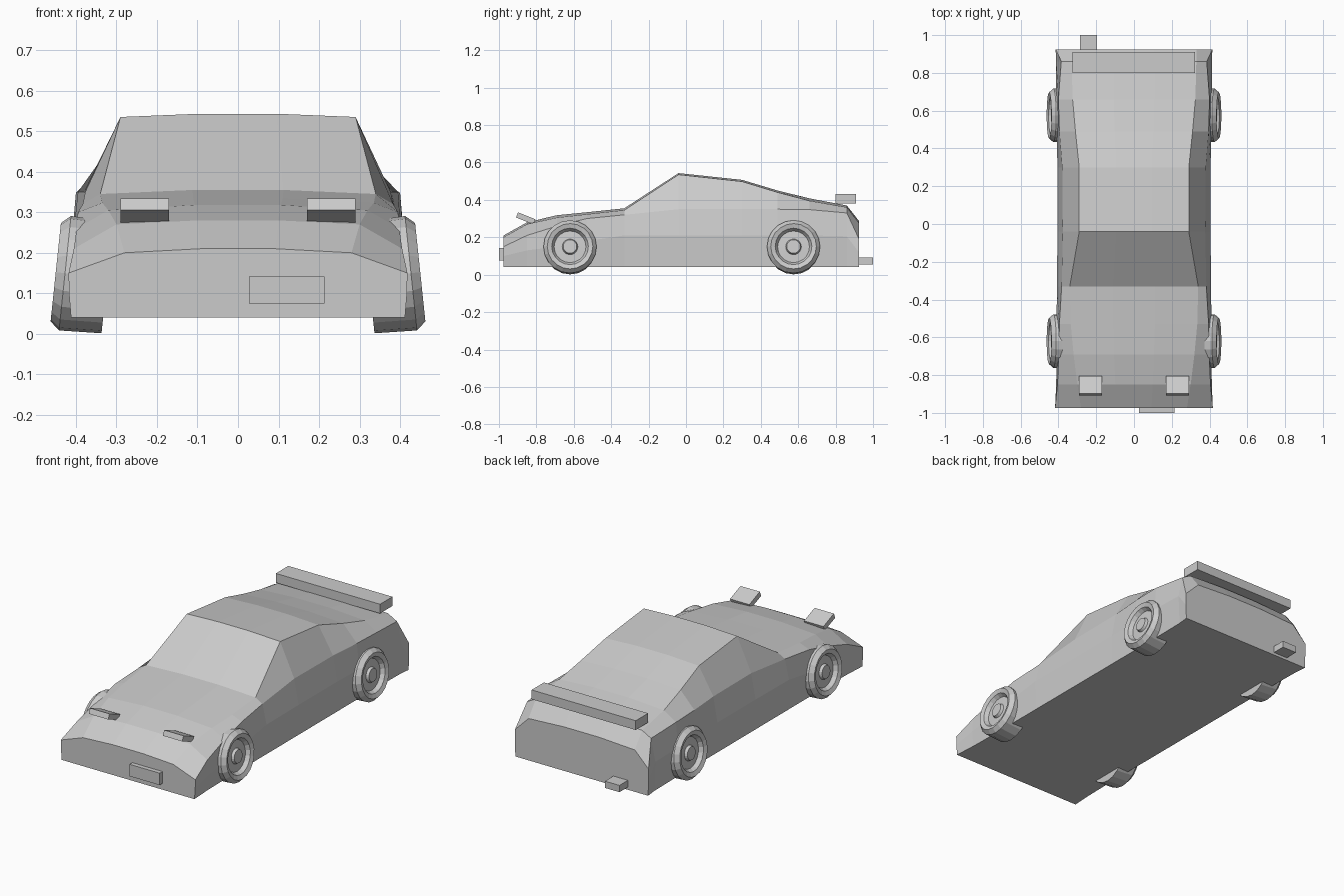
import bpy, bmesh, math
from mathutils import Matrix, Vector

if "Cube" in bpy.data.objects:
    bpy.data.objects.remove(bpy.data.objects["Cube"])

grey = bpy.data.materials.new("light grey")
grey.diffuse_color = (0.6, 0.6, 0.6, 1)
grey.use_nodes = True
grey.node_tree.nodes["Principled BSDF"].inputs["Base Color"].default_value = grey.diffuse_color


def finish(name, bm):
    bmesh.ops.recalc_face_normals(bm, faces=bm.faces)
    me = bpy.data.meshes.new(name)
    bm.to_mesh(me)
    bm.free()
    me.materials.append(grey)
    ob = bpy.data.objects.new(name, me)
    bpy.context.collection.objects.link(ob)
    return ob


def box(name, lo, hi, tilt=0):
    lo, hi = Vector(lo), Vector(hi)
    bm = bmesh.new()
    m = (Matrix.Translation((lo + hi) / 2) @ Matrix.Rotation(tilt, 4, 'X')
         @ Matrix.Diagonal((*(hi - lo), 1)))
    bmesh.ops.create_cube(bm, size=1, matrix=m)
    return finish(name, bm)


# Body: sections lofted from nose to tail
# y, sill x, (mid x, z), (shoulder x, z), (edge x, z), top z
stations = [
    (-0.975, .412, (.417, .10), (.418, .15), (.28, .20), .21),
    (-0.85, .405, (.412, .13), (.405, .21), (.30, .27), .28),
    (-0.69, .402, (.410, .15), (.398, .26), (.32, .305), .318),
    (-0.53, .402, (.410, .18), (.395, .30), (.335, .323), .334),
    (-0.33, .402, (.408, .21), (.383, .32), (.34, .345), .355),
    (-0.04, .402, (.405, .21), (.377, .35), (.29, .535), .543),
    (0.30, .402, (.405, .21), (.380, .35), (.29, .498), .507),
    (0.49, .402, (.410, .21), (.395, .35), (.31, .44), .45),
    (0.66, .402, (.412, .21), (.400, .348), (.325, .395), .408),
    (0.86, .405, (.412, .205), (.385, .33), (.33, .36), .37),
    (0.925, .412, (.415, .12), (.415, .19), (.33, .275), .287),
]
bm = bmesh.new()
rings = []
for y, xs, mid, sh, edge, top in stations:
    half = [(xs, .04), mid, sh, edge, (edge[0] * .33, top)]
    pts = half + [(-x, z) for x, z in reversed(half)]
    rings.append([bm.verts.new((x, y, z)) for x, z in pts])
n = len(rings[0])
for a, b in zip(rings, rings[1:]):
    for i in range(n):
        j = (i + 1) % n
        bm.faces.new((a[i], a[j], b[j], b[i]))
bm.faces.new(rings[0])
bm.faces.new(rings[-1])
finish("body", bm)

# Wheels: turned profile (axial offset, radius) with a dished face and hub
profile = [(-.07, .0), (-.07, .138), (.035, .142), (.058, .122),
           (.05, .098), (.028, .085), (.03, .042), (.045, .036), (.045, .0)]
SEG = 20


def wheel(name, side, y):
    bm = bmesh.new()
    rows = []
    for x, r in profile:
        if r == 0:
            rows.append([bm.verts.new((x, 0, 0))] * SEG)
        else:
            rows.append([bm.verts.new((x, r * math.cos(t), r * math.sin(t)))
                         for t in (2 * math.pi * k / SEG for k in range(SEG))])
    for a, b in zip(rows, rows[1:]):
        for i in range(SEG):
            j = (i + 1) % SEG
            bm.faces.new(list(dict.fromkeys((a[i], a[j], b[j], b[i]))))
    # Lean the top inward, then place and mirror
    m = (Matrix.Diagonal((side, 1, 1, 1)) @ Matrix.Translation((.392, y, .146))
         @ Matrix.Rotation(math.radians(-6), 4, 'Y'))
    # A negative tilt must move the top toward the car centre
    bmesh.ops.transform(bm, matrix=m, verts=bm.verts)
    return finish(name, bm)


for side, label in ((1, "right"), (-1, "left")):
    wheel(f"front_wheel_{label}", side, -.62)
    wheel(f"rear_wheel_{label}", side, .575)
    # Raised headlights
    a, b = sorted((side * .17, side * .29))
    box(f"headlight_{label}", (a, -.907, .286), (b, -.807, .316),
        math.radians(-22))

# Rear wing, number plate and exhaust
box("rear_wing", (-.325, .80, .38), (.322, .91, .432))
box("number_plate", (.027, -1.0, .075), (.214, -.96, .142))
box("exhaust", (-.287, .90, .055), (-.197, 1.0, .093))
